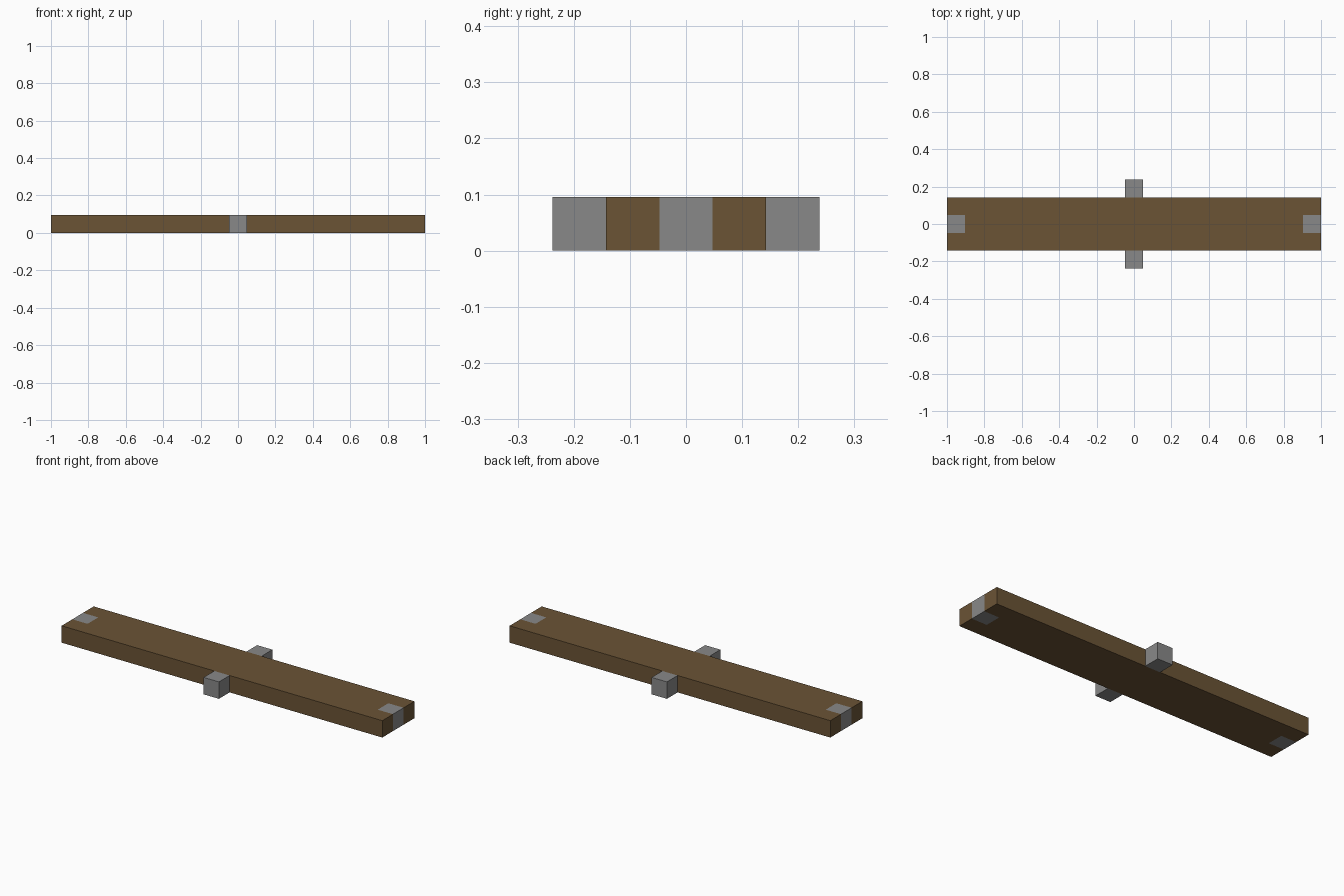
import bpy
import bmesh
from mathutils import Vector

cube = bpy.data.objects.get("Cube")
if cube:
    bpy.data.objects.remove(cube, do_unlink=True)

UNIT = 2 / 21  # side of one square block; the plank is 21 x 3 x 1 blocks


def make_material(name, rgb):
    mat = bpy.data.materials.new(name)
    mat.use_nodes = True
    mat.diffuse_color = (*rgb, 1)
    mat.node_tree.nodes["Principled BSDF"].inputs["Base Color"].default_value = (*rgb, 1)
    return mat


wood = make_material("brown_wood", (0.145, 0.087, 0.036))
metal = make_material("grey_metal", (0.25, 0.25, 0.25))


def box_mesh(size):
    bm = bmesh.new()
    bmesh.ops.create_cube(bm, size=1)
    bmesh.ops.scale(bm, vec=size, verts=bm.verts)
    return bm


def add_object(name, bm, location, materials):
    mesh = bpy.data.meshes.new(name)
    bm.to_mesh(mesh)
    bm.free()
    for mat in materials:
        mesh.materials.append(mat)
    obj = bpy.data.objects.new(name, mesh)
    obj.location = location
    bpy.context.collection.objects.link(obj)
    return obj


# Plank, cut so that a flush metal block shows in the middle of each end
bm = box_mesh((21 * UNIT, 3 * UNIT, UNIT))
end_x, half_y = 9.5 * UNIT, UNIT / 2
for normal, offset in (((1, 0, 0), end_x), ((0, 1, 0), half_y)):
    for side in (-1, 1):
        bmesh.ops.bisect_plane(bm, geom=bm.verts[:] + bm.edges[:] + bm.faces[:],
                               plane_co=Vector(normal) * offset * side, plane_no=normal)
for face in bm.faces:
    c = face.calc_center_median()
    face.material_index = int(abs(c.x) > end_x and abs(c.y) < half_y)
add_object("plank", bm, (0, 0, UNIT / 2), (wood, metal))

# Metal blocks standing out from the middle of the long sides
for name, side in (("front_block", -1), ("back_block", 1)):
    add_object(name, box_mesh((UNIT, UNIT, UNIT)), (0, side * 2 * UNIT, UNIT / 2), (metal,))
